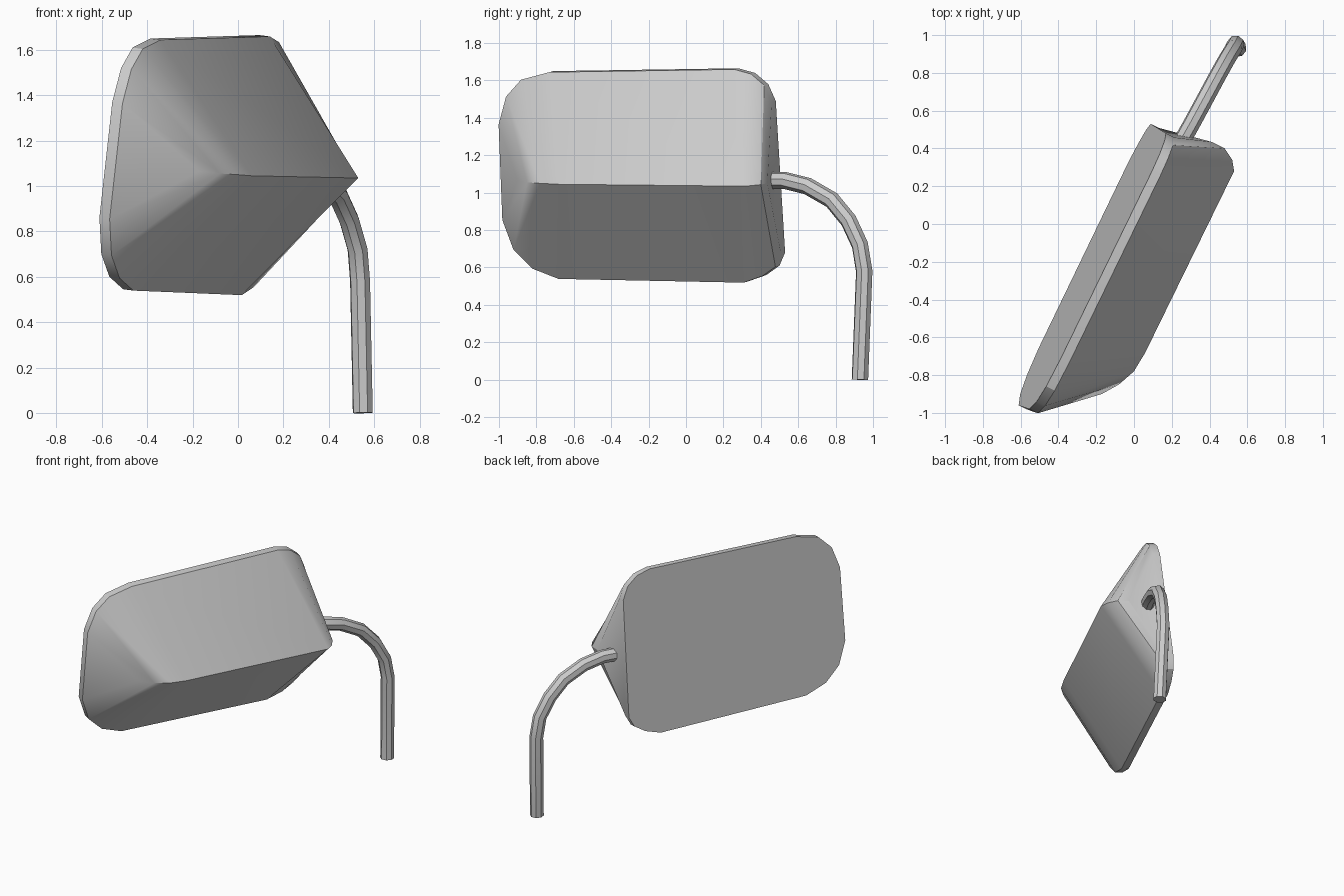
import bpy, bmesh, math
from mathutils import Vector

cube = bpy.data.objects.get("Cube")
if cube:
    bpy.data.objects.remove(cube)

grey = bpy.data.materials.new("plain_grey")
grey.use_nodes = True
grey.diffuse_color = (0.6, 0.6, 0.6, 1)
grey.node_tree.nodes["Principled BSDF"].inputs["Base Color"].default_value = (0.6, 0.6, 0.6, 1)


def finish(obj):
    """Give an object its colour and angle-based smoothing."""
    obj.data.materials.clear()
    obj.data.materials.append(grey)
    bpy.ops.object.select_all(action="DESELECT")
    obj.select_set(True)
    bpy.context.view_layer.objects.active = obj
    bpy.ops.object.shade_smooth_by_angle(angle=math.radians(30))


def glass_point(y, z):
    """Place an outline point on the tilted mirror plane."""
    return Vector((-0.257 + 0.485 * y + 0.13 * z, y, z))


# Mirror outline: upper and lower halves, both from near end to far end
upper = [(-0.98, 1.37), (-0.94, 1.52), (-0.86, 1.61), (-0.71, 1.65),
         (0.28, 1.665), (0.37, 1.64), (0.44, 1.58), (0.48, 1.49)]
lower = [(-0.96, 0.86), (-0.90, 0.70), (-0.80, 0.60), (-0.66, 0.545),
         (0.33, 0.525), (0.43, 0.56), (0.50, 0.61), (0.53, 0.68)]
# Ridge along the front of the housing, one point per outline pair
ridge = [(-0.17, -0.90, 1.065), (-0.08, -0.85, 1.055), (0, -0.78, 1.05), (0.06, -0.68, 1.045),
         (0.53, 0.28, 1.035), (0.52, 0.34, 1.037), (0.48, 0.40, 1.043), (0.41, 0.435, 1.05)]
rim_depth = Vector((0.045, -0.022, -0.006))

# Mirror housing: flat glass, thin rim, then two slopes meeting at the ridge
bm = bmesh.new()
loop = [glass_point(*p) for p in upper + lower[::-1]]
glass = [bm.verts.new(p) for p in loop]
rim = [bm.verts.new(p + rim_depth) for p in loop]
crest = [bm.verts.new(p) for p in ridge]
bm.faces.new(glass)
n, half = len(loop), len(crest)
for i in range(n):
    j = (i + 1) % n
    bm.faces.new((glass[i], glass[j], rim[j], rim[i]))
for i in range(half - 1):
    bm.faces.new((rim[i], rim[i + 1], crest[i + 1], crest[i]))
    bm.faces.new((rim[n - 1 - i], rim[n - 2 - i], crest[i + 1], crest[i]))
bm.faces.new((rim[0], rim[n - 1], crest[0]))
bm.faces.new((rim[half - 1], rim[half], crest[half - 1]))
bmesh.ops.recalc_face_normals(bm, faces=bm.faces)
mesh = bpy.data.meshes.new("mirror_housing")
bm.to_mesh(mesh)
bm.free()
housing = bpy.data.objects.new("mirror_housing", mesh)
bpy.context.collection.objects.link(housing)
finish(housing)

# Bent support arm: eight-sided tube
path = [(0.55, 0.93, 0), (0.538, 0.953, 0.58), (0.527, 0.93, 0.72), (0.49, 0.87, 0.85),
        (0.44, 0.78, 0.96), (0.37, 0.65, 1.035), (0.305, 0.53, 1.065), (0.26, 0.45, 1.065)]
curve = bpy.data.curves.new("support_arm", "CURVE")
curve.dimensions = "3D"
curve.bevel_depth = 0.046
curve.bevel_resolution = 2
curve.use_fill_caps = True
spline = curve.splines.new("POLY")
spline.points.add(len(path) - 1)
for point, co in zip(spline.points, path):
    point.co = (*co, 1)
arm = bpy.data.objects.new("support_arm", curve)
bpy.context.collection.objects.link(arm)
bpy.ops.object.select_all(action="DESELECT")
arm.select_set(True)
bpy.context.view_layer.objects.active = arm
bpy.ops.object.convert(target="MESH")
finish(bpy.context.view_layer.objects.active)
